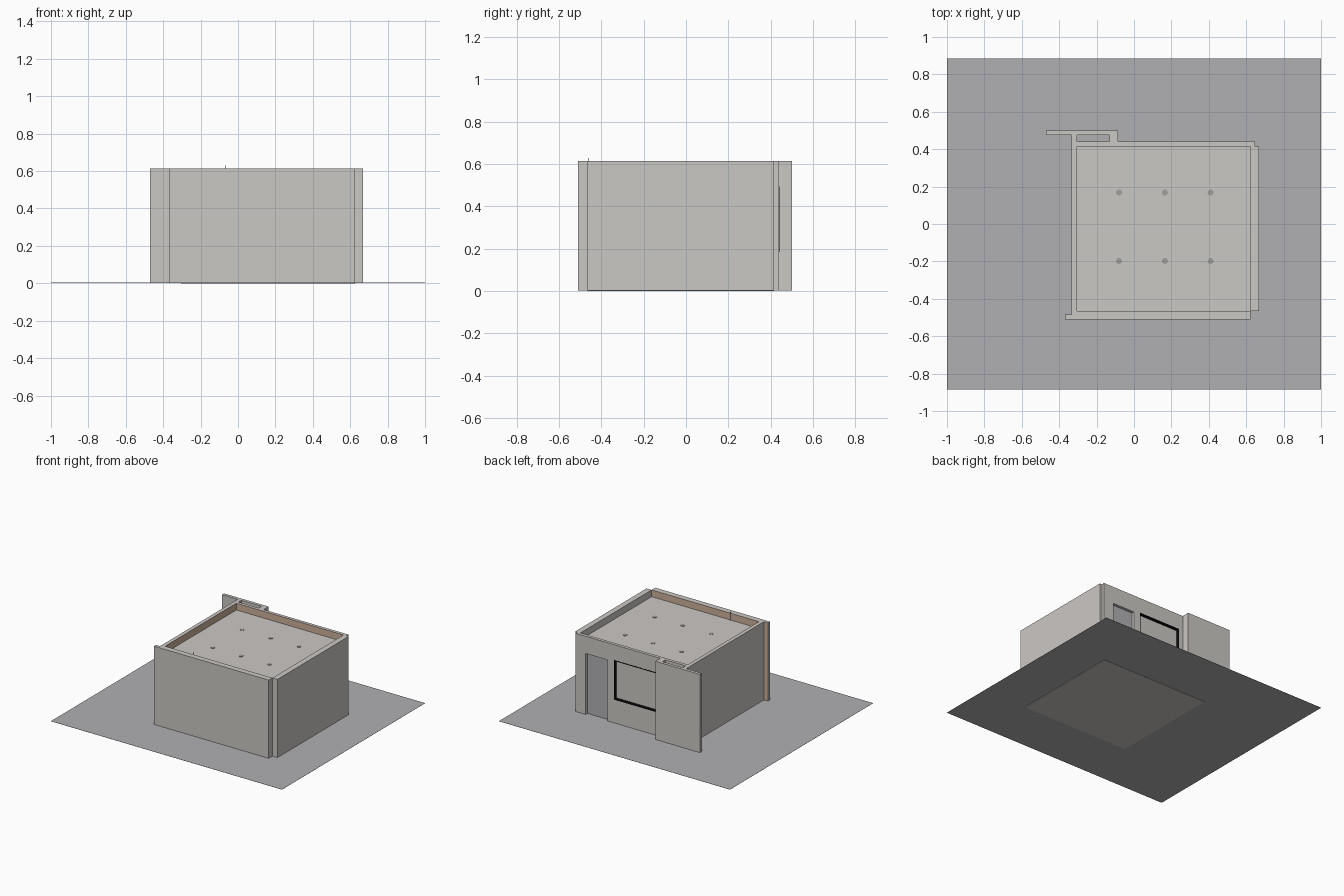
import bpy, bmesh
from mathutils import Vector

if "Cube" in bpy.data.objects:
    bpy.data.objects.remove(bpy.data.objects["Cube"])


def material(name, rgb):
    m = bpy.data.materials.new(name)
    m.diffuse_color = (*rgb, 1)
    m.use_nodes = True
    m.node_tree.nodes["Principled BSDF"].inputs["Base Color"].default_value = m.diffuse_color
    return m


PLASTER = material("pale_plaster", (0.60, 0.58, 0.55))
CLAY = material("clay_interior", (0.60, 0.43, 0.32))
GREY = material("cool_grey", (0.434, 0.434, 0.451))
BLACK = material("black", (0.004, 0.004, 0.004))
LAMP = material("lamp_grey", (0.35, 0.35, 0.34))

H = 0.615          # wall height
BASE = 0.003       # paving level
CEILING = 0.562


def finish(name, bm, mat):
    bmesh.ops.recalc_face_normals(bm, faces=bm.faces)
    me = bpy.data.meshes.new(name)
    bm.to_mesh(me)
    bm.free()
    me.materials.append(mat)
    ob = bpy.data.objects.new(name, me)
    bpy.context.collection.objects.link(ob)
    return ob


def prism(name, outline, z0, z1, mat=PLASTER):
    """Extrude a plan outline from z0 to z1."""
    bm = bmesh.new()
    face = bm.faces.new([bm.verts.new((x, y, z0)) for x, y in outline])
    ext = bmesh.ops.extrude_face_region(bm, geom=[face])
    top = [v for v in ext["geom"] if isinstance(v, bmesh.types.BMVert)]
    bmesh.ops.translate(bm, verts=top, vec=(0, 0, z1 - z0))
    return finish(name, bm, mat)


def box(name, x0, x1, y0, y1, z0, z1, mat=PLASTER):
    return prism(name, [(x0, y0), (x1, y0), (x1, y1), (x0, y1)], z0, z1, mat)


def cut(ob, *ranges):
    """Cut a box-shaped opening out of an object."""
    cutter = box("opening_cutter", *ranges)
    mod = ob.modifiers.new("opening", "BOOLEAN")
    mod.operation, mod.solver, mod.object = "DIFFERENCE", "EXACT", cutter
    bpy.context.view_layer.update()
    dg = bpy.context.evaluated_depsgraph_get()
    me = bpy.data.meshes.new_from_object(ob.evaluated_get(dg))
    ob.modifiers.clear()
    ob.data = me
    bpy.data.objects.remove(cutter)


def paint(ob, direction, mat):
    """Colour the faces that look in one direction."""
    ob.data.materials.append(mat)
    slot = len(ob.data.materials) - 1
    for p in ob.data.polygons:
        if p.normal.dot(Vector(direction)) > 0.9:
            p.material_index = slot


# Paving sheet and floor slab
box("paving", -1, 1, -0.885, 0.885, BASE - 0.001, BASE, GREY)
box("floor_slab", -0.305, 0.625, -0.465, 0.417, 0, 0.006)

# Outer walls
front = prism("front_wall", [(-0.37, -0.51), (0.623, -0.51), (0.623, -0.465),
                             (-0.305, -0.465), (-0.305, -0.485), (-0.37, -0.485)], BASE, H)
paint(front, (0, 1, 0), CLAY)
left = box("left_wall", -0.335, -0.305, -0.485, 0.476, BASE, H)
paint(left, (1, 0, 0), CLAY)
box("right_wall", 0.623, 0.667, -0.465, 0.415, BASE, H)

# Back wall with door and window openings
WX0, WX1, WZ0, WZ1 = -0.05, 0.315, 0.185, 0.495
DX0, DX1, DZ = 0.37, 0.56, 0.48
back = box("back_wall", -0.305, 0.648, 0.415, 0.44, BASE, H)
cut(back, WX0, WX1, 0.3, 0.5, WZ0, WZ1)
cut(back, DX0, DX1, 0.3, 0.5, -0.1, DZ)
paint(back, (0, -1, 0), CLAY)

# Screen panel at the back, with its short return to the wall
prism("back_screen_panel", [(-0.47, 0.476), (-0.13, 0.476), (-0.13, 0.44),
                            (-0.085, 0.44), (-0.085, 0.50), (-0.47, 0.50)], BASE, H)

# Window: black lining and recessed pane
T = 0.007
for name, x0, x1, z0, z1 in (
        ("window_sill", WX0, WX1, WZ0, WZ0 + T),
        ("window_head", WX0, WX1, WZ1 - T, WZ1),
        ("window_jamb_left", WX0, WX0 + T, WZ0 + T, WZ1 - T),
        ("window_jamb_right", WX1 - T, WX1, WZ0 + T, WZ1 - T)):
    box(name, x0, x1, 0.412, 0.441, z0, z1, BLACK)
box("window_pane", WX0 + T, WX1 - T, 0.413, 0.418, WZ0 + T, WZ1 - T)

# Recessed door
box("door_leaf", DX0, DX1, 0.412, 0.418, BASE, DZ, GREY)

# Ceiling with a two by three grid of downlights
box("ceiling", -0.305, 0.623, -0.465, 0.415, CEILING - 0.015, CEILING)
for i in range(3):
    for j in range(2):
        bm = bmesh.new()
        bmesh.ops.create_cone(bm, cap_ends=True, segments=20, radius1=0.016,
                              radius2=0.016, depth=0.025)
        lamp = finish(f"downlight_{i}_{j}", bm, LAMP)
        lamp.location = (0.165 + (i - 1) * 0.245, -0.015 + (j - 0.5) * 0.366, CEILING - 0.0095)

# Thin cord rising beside the front wall
box("cord", -0.067, -0.065, -0.461, -0.459, CEILING - 0.01, 0.63, BLACK)
